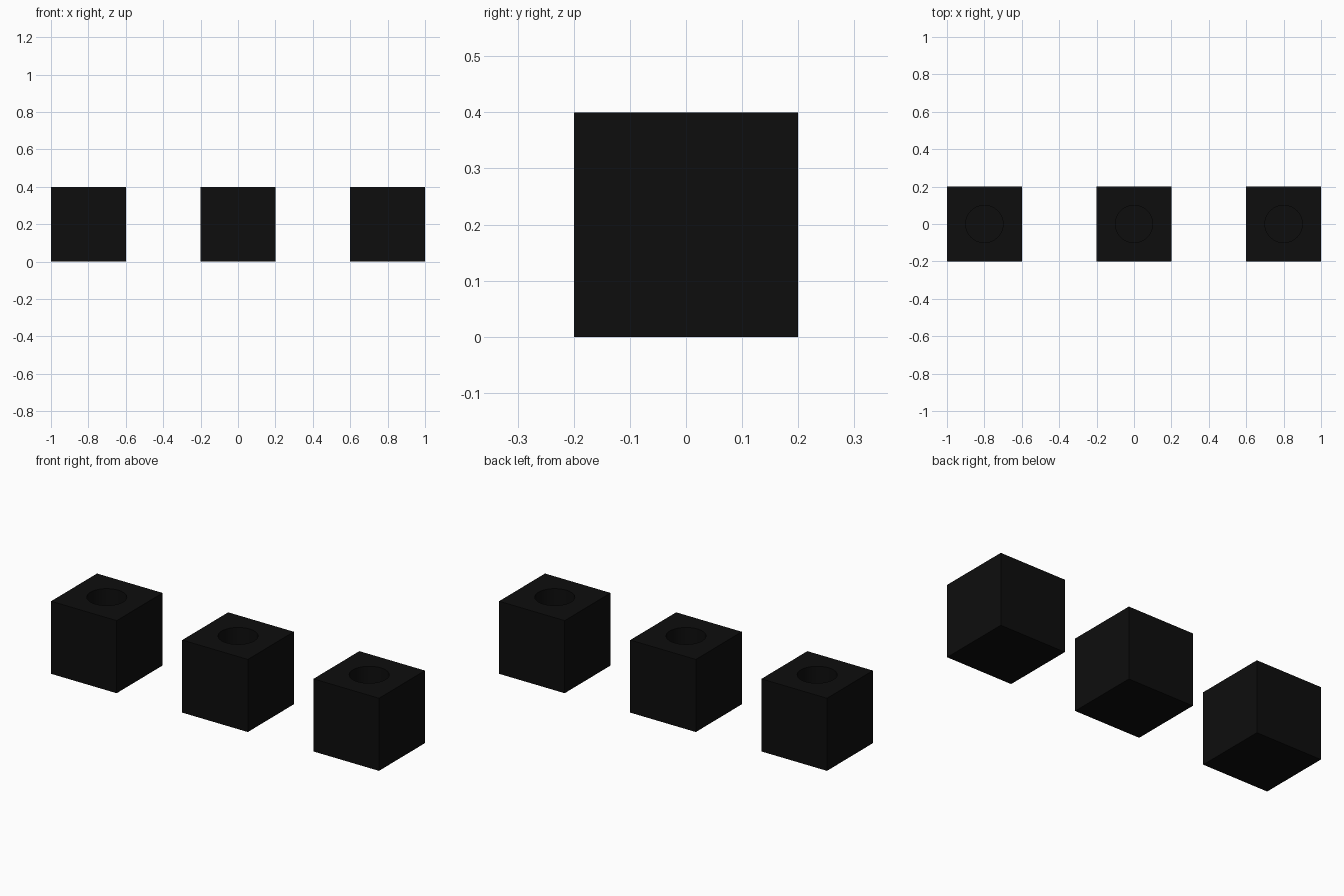
import bpy
import math

if "Cube" in bpy.data.objects:
    bpy.data.objects.remove(bpy.data.objects["Cube"])

SIZE = 0.4      # cube edge
RADIUS = 0.1    # candle hole radius
DEPTH = 0.2     # candle hole depth

black = bpy.data.materials.new("black")
black.diffuse_color = (0.004, 0.004, 0.004, 1)
black.use_nodes = True
black.node_tree.nodes["Principled BSDF"].inputs["Base Color"].default_value = black.diffuse_color


def holder_block(name, x):
    # cutter for the round blind hole in the top
    bpy.ops.mesh.primitive_cylinder_add(vertices=32, radius=RADIUS, depth=2 * DEPTH,
                                        location=(x, 0, SIZE))
    cutter = bpy.context.object
    cutter.name = name + "_hole_cutter"
    cutter.data.materials.append(black)
    cutter.hide_render = True

    # solid cube
    bpy.ops.mesh.primitive_cube_add(size=SIZE, location=(x, 0, SIZE / 2))
    block = bpy.context.object
    block.name = name
    block.data.materials.append(black)
    cut = block.modifiers.new("hole", 'BOOLEAN')
    cut.operation = 'DIFFERENCE'
    cut.solver = 'EXACT'
    cut.object = cutter
    bpy.ops.object.modifier_apply(modifier=cut.name)
    bpy.data.objects.remove(cutter)
    bpy.ops.object.shade_smooth_by_angle(angle=math.radians(30))


# row of three identical blocks
for side, x in (("left", -0.8), ("middle", 0.0), ("right", 0.8)):
    holder_block(side + "_block", x)
